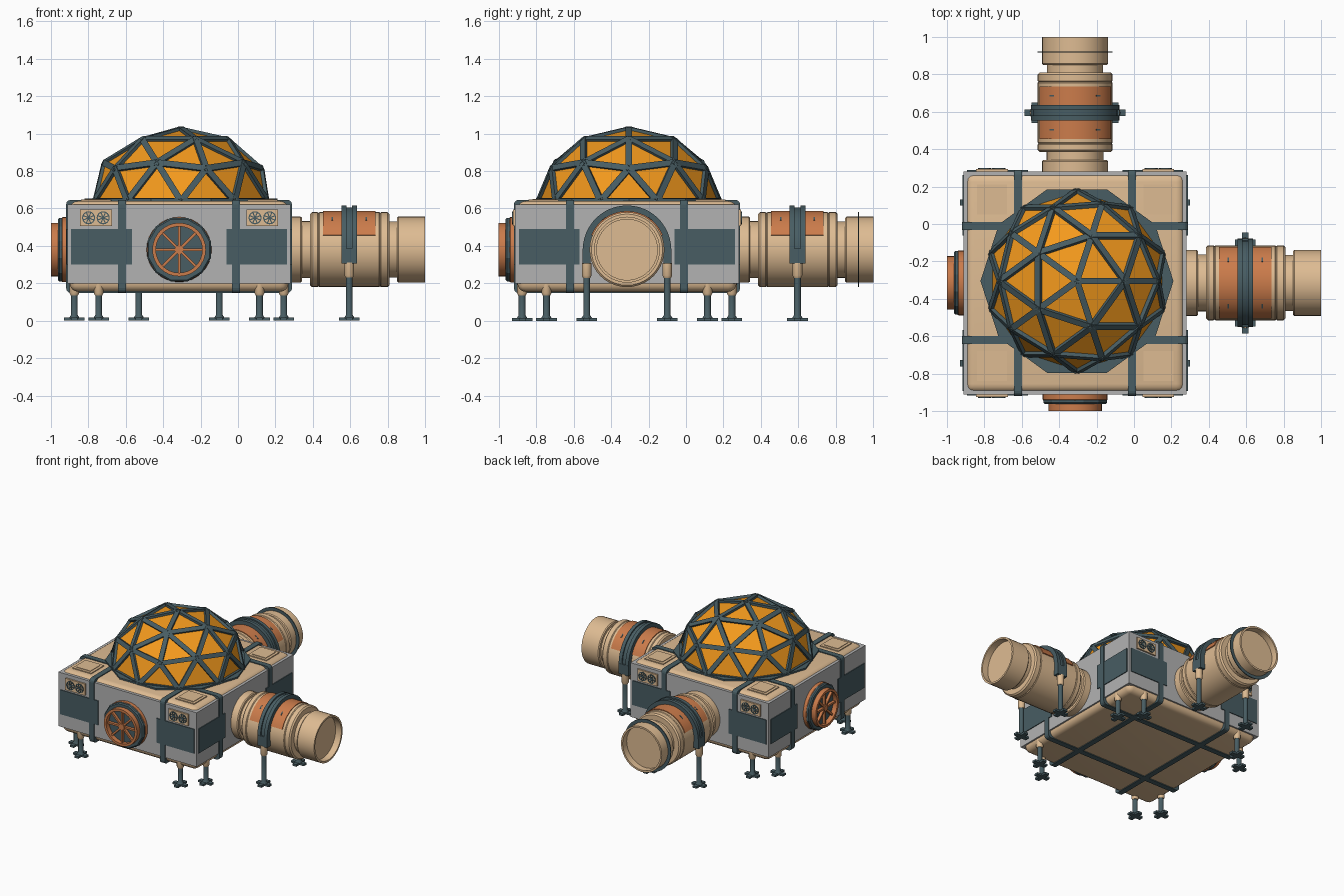
import bpy, bmesh
from math import pi, cos, sin, atan2, radians
from mathutils import Matrix, Vector

if "Cube" in bpy.data.objects:
    bpy.data.objects.remove(bpy.data.objects["Cube"])

C = -0.315          # body centre in x and y
H = 0.597           # half width of the walls
AX = 0.38           # height of tunnel and hatch axes


def material(name, rgb):
    m = bpy.data.materials.new(name)
    m.diffuse_color = (*rgb, 1)
    m.use_nodes = True
    m.node_tree.nodes["Principled BSDF"].inputs["Base Color"].default_value = m.diffuse_color
    return m


TAN = material("tan", (0.73, 0.50, 0.29))
TEAL = material("teal", (0.065, 0.11, 0.125))
RUST = material("rust", (0.60, 0.20, 0.07))
GLASS = material("amber", (0.90, 0.32, 0.012))
GREY = material("grey", (0.45, 0.45, 0.45))


def T(x, y, z):
    return Matrix.Translation((x, y, z))


def R(deg, axis='Z'):
    return Matrix.Rotation(radians(deg), 4, axis)


def finish(name, bm, mat, smooth=False):
    bmesh.ops.remove_doubles(bm, verts=bm.verts, dist=1e-5)
    bmesh.ops.recalc_face_normals(bm, faces=bm.faces)
    me = bpy.data.meshes.new(name)
    bm.to_mesh(me)
    bm.free()
    me.materials.append(mat)
    ob = bpy.data.objects.new(name, me)
    bpy.context.collection.objects.link(ob)
    if smooth:
        bpy.ops.object.select_all(action='DESELECT')
        ob.select_set(True)
        bpy.context.view_layer.objects.active = ob
        bpy.ops.object.shade_smooth_by_angle(angle=radians(35))
    return ob


def box(bm, centre, size, M=Matrix()):
    S = Matrix.Diagonal((*size, 1))
    return bmesh.ops.create_cube(bm, size=1, matrix=M @ T(*centre) @ S)['verts']


def lathe(bm, prof, M, segs=32, a0=0.0, a1=2 * pi, closed=False):
    """Turn (x, radius) points about local x."""
    full = a1 - a0 > 6.28
    n = segs if full else segs + 1
    rings = []
    for i in range(n):
        a = a0 + (a1 - a0) * i / segs
        rings.append([bm.verts.new(M @ Vector((x, r * cos(a), r * sin(a)))) for x, r in prof])
    k = len(prof)
    for i in range(segs):
        A, B = rings[i], rings[(i + 1) % n]
        for j in range(k if closed else k - 1):
            bm.faces.new((A[j], A[(j + 1) % k], B[(j + 1) % k], B[j]))
    if closed and not full:
        bm.faces.new(rings[0])
        bm.faces.new(rings[-1])


def rect(x0, x1, r0, r1):
    return [(x0, r0), (x1, r0), (x1, r1), (x0, r1)]


# body: rounded tan core and square grey walls
bm = bmesh.new()
box(bm, (C, C, 0.3975), (1.17, 1.17, 0.485))
bmesh.ops.bevel(bm, geom=bm.edges[:], offset=0.045, segments=4, profile=0.5, affect='EDGES')
finish("body_core", bm, TAN, True)
bm = bmesh.new()
box(bm, (C, C, 0.411), (2 * H, 2 * H, 0.422))
finish("side_walls", bm, GREY)

# straps wrapped round the body in both directions
for k in range(4):
    bm = bmesh.new()
    M = T(C, C, 0) @ R(90 * k)
    box(bm, (0.305, 0, 0.3975), (0.042, 2 * H + 0.014, 0.497))
    edges = [e for e in bm.edges if abs(e.verts[0].co.x - e.verts[1].co.x) > 0.01]
    bmesh.ops.bevel(bm, geom=edges, offset=0.025, segments=3, profile=0.5, affect='EDGES')
    bmesh.ops.transform(bm, matrix=M, verts=bm.verts)
    finish(f"strap_{k}", bm, TEAL)

# raised roof plates at the corners
bm = bmesh.new()
for sx in (-1, 1):
    for sy in (-1, 1):
        box(bm, (C + sx * 0.445, C + sy * 0.445, 0.64), (0.16, 0.16, 0.014))
        box(bm, (C + sx * 0.445, C + sy * 0.445, 0.645), (0.12, 0.12, 0.012))
finish("roof_plates", bm, TAN)

# side panels on every wall, fan vents on front and back
panels, vents, fans = bmesh.new(), bmesh.new(), bmesh.new()
for k in range(4):
    M = T(C, C, 0) @ R(90 * k)
    for s in (-1, 1):
        box(panels, (H, s * 0.415, 0.395), (0.012, 0.325, 0.19), M)
        if k % 2:
            box(vents, (H + 0.002, s * 0.445, 0.55), (0.02, 0.17, 0.09), M)
            for d in (-0.039, 0.039):
                F = M @ T(H + 0.008, s * 0.445 + d, 0.55)
                lathe(fans, rect(0, 0.01, 0.029, 0.035), F, 16, closed=True)
                for q in range(4):
                    box(fans, (0.005, 0, 0), (0.006, 0.06, 0.006), F @ R(45 * q + 22, 'X'))
finish("wall_panels", panels, TEAL)
finish("vent_boxes", vents, TAN)
finish("vent_fans", fans, TEAL)

# geodesic dome: upper half of an icosphere, one node row turned to +x
bm = bmesh.new()
bmesh.ops.create_icosphere(bm, subdivisions=2, radius=1)
bmesh.ops.delete(bm, geom=[v for v in bm.verts if v.co.z < -0.01], context='VERTS')
ring = next(v for v in bm.verts if 0.8 < v.co.z < 0.9)
turn = atan2(ring.co.y, ring.co.x)
D = T(-0.305, -0.305, 0.64) @ Matrix.Diagonal((0.48, 0.48, 0.383, 1)) @ Matrix.Rotation(-turn, 4, 'Z')
bmesh.ops.transform(bm, matrix=D, verts=bm.verts)
struts = bmesh.new()
centre = Vector((-0.305, -0.305, 0.64))
for e in bm.edges:
    a, b = e.verts[0].co, e.verts[1].co
    x = (b - a).normalized()
    y = ((a + b) / 2 - centre).cross(x).normalized()
    z = x.cross(y)
    B = Matrix((x, y, z)).transposed().to_4x4()
    B.translation = (a + b) / 2
    box(struts, (0, 0, 0.002), ((b - a).length + 0.008, 0.034, 0.024), B)
finish("dome_glass", bm, GLASS)
U = T(-0.305, -0.305, 0) @ R(18) @ R(-90, 'Y')
lathe(struts, rect(0.632, 0.652, 0.465, 0.516), U, 10, closed=True)
finish("dome_struts", struts, TEAL)

# legs: teal post with cross foot, tan sleeve on top
posts, feet, sleeves = bmesh.new(), bmesh.new(), bmesh.new()


def leg(x, y, z0, z1):
    M = T(x, y, 0) @ R(-90, 'Y')
    lathe(posts, [(0.012, 0), (0.012, 0.03), (0.03, 0.018), (z0 + 0.01, 0.018)], M, 12)
    lathe(sleeves, [(z0, 0), (z0, 0.02), (z0 + 0.012, 0.026), (z1, 0.026), (z1, 0)], M, 12)
    box(feet, (x, y, 0.008), (0.11, 0.034, 0.016))
    box(feet, (x, y, 0.008), (0.034, 0.11, 0.016))


for sx in (-1, 1):
    for sy in (-1, 1):
        leg(C + sx * 0.56, C + sy * 0.43, 0.135, 0.205)
        leg(C + sx * 0.43, C + sy * 0.56, 0.135, 0.205)

# tunnels towards +x and +y
TUBE = [(0.26, 0.176), (0.335, 0.176), (0.342, 0.17), (0.342, 0.152), (0.385, 0.152),
        (0.385, 0.19), (0.395, 0.2), (0.425, 0.2), (0.43, 0.196), (0.435, 0.2),
        (0.755, 0.2), (0.76, 0.196), (0.765, 0.2), (0.8, 0.2), (0.81, 0.19),
        (0.81, 0.15), (0.85, 0.15), (0.85, 0.17), (0.857, 0.176), (1.0, 0.176),
        (1.0, 0.162), (0.95, 0.162), (0.95, 0)]
ARCH = [(0.553, 0.19), (0.637, 0.19), (0.637, 0.236), (0.61, 0.236), (0.61, 0.226),
        (0.58, 0.226), (0.58, 0.236), (0.553, 0.236)]
for side, M in (("right", T(0, C, AX)), ("back", T(C, 0, AX) @ R(90))):
    bm = bmesh.new()
    lathe(bm, TUBE, M, 40)
    finish(side + "_tunnel", bm, TAN, True)
    bm = bmesh.new()
    lathe(bm, rect(0.455, 0.735, 0.19, 0.206), M, 20, radians(22), radians(158), True)
    finish(side + "_tunnel_cover", bm, RUST, True)
    bm = bmesh.new()
    lathe(bm, ARCH, M, 24, 0, pi, True)
    for s in (-1, 1):
        box(bm, (0.595, s * 0.216, -0.035), (0.084, 0.042, 0.08), M)
        p = M @ Vector((0.595, s * 0.215, 0))
        leg(p.x, p.y, 0.23, 0.31)
        for x in (0.505, 0.685):
            box(bm, (x, 0, 0.203), (0.008, 0.03, 0.01), M @ R(s * 37, 'X'))
    finish(side + "_tunnel_arch", bm, TEAL, True)
bm = bmesh.new()
lathe(bm, rect(0.917, 0.923, 0.17, 0.2), T(C, 0, AX) @ R(90), 40, closed=True)
finish("back_tunnel_thin_ring", bm, TEAL)

finish("leg_posts", posts, TEAL, True)
finish("leg_feet", feet, TEAL)
finish("leg_sleeves", sleeves, TAN, True)

# round hatches with spoked wheels on -x and -y
for side, M in (("left", T(0, C, AX) @ R(180)), ("front", T(C, 0, AX) @ R(-90))):
    bm = bmesh.new()
    lathe(bm, [(0.9, 0.174), (0.938, 0.174), (0.945, 0.168), (0.945, 0)], M, 32)
    finish(side + "_hatch_collar", bm, RUST, True)
    bm = bmesh.new()
    lathe(bm, [(0.94, 0), (0.94, 0.176), (0.955, 0.176), (0.963, 0.168), (0.963, 0)], M @ R(15, 'X'), 12)
    finish(side + "_hatch_plate", bm, TEAL)
    bm = bmesh.new()
    lathe(bm, rect(0.96, 1.0, 0.124, 0.143), M, 32, closed=True)
    lathe(bm, [(0.96, 0.024), (0.99, 0.024), (0.99, 0)], M, 16)
    for q in range(4):
        box(bm, (0.973, 0, 0), (0.022, 0.26, 0.014), M @ R(45 * q, 'X'))
    finish(side + "_hatch_wheel", bm, RUST, True)
